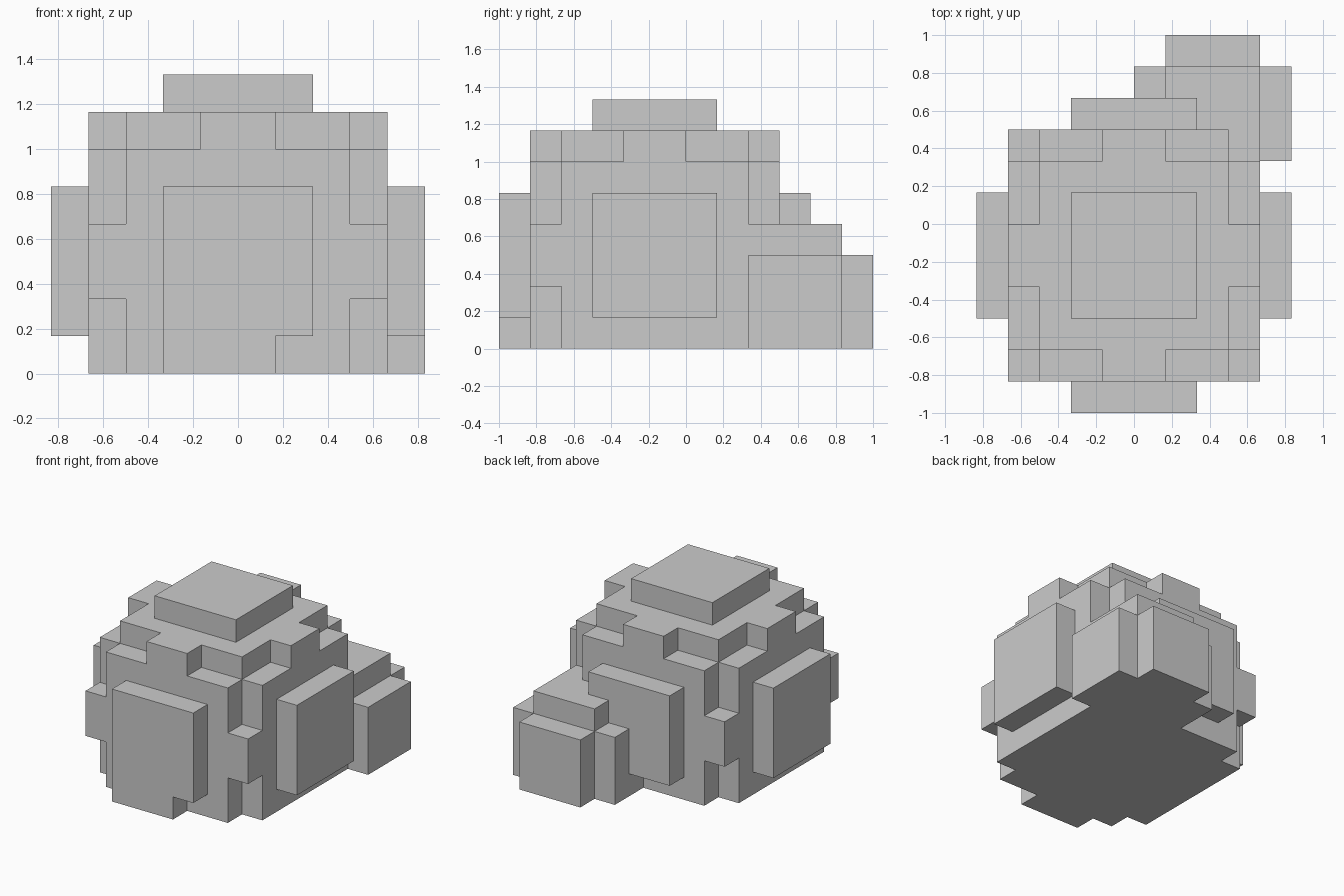
import bpy, bmesh, math
from mathutils import Vector

if "Cube" in bpy.data.objects:
    bpy.data.objects.remove(bpy.data.objects["Cube"])

U = 1 / 6  # edge length of one block


def ball(center, radius):
    """Blocks (by lower corner) whose centres lie in a ball, cut off at the ground."""
    c = Vector(center)
    n = math.ceil(radius) + 1
    cells = set()
    for x in range(math.floor(c.x) - n, math.floor(c.x) + n + 1):
        for y in range(math.floor(c.y) - n, math.floor(c.y) + n + 1):
            for z in range(0, math.floor(c.z) + n + 1):
                if (Vector((x + .5, y + .5, z + .5)) - c).length < radius:
                    cells.add((x, y, z))
    return cells


def block_skin(name, cells):
    """Outer skin of a set of blocks, with flat areas merged."""
    bm = bmesh.new()
    verts = {}

    def vert(p):
        if p not in verts:
            verts[p] = bm.verts.new(Vector(p) * U)
        return verts[p]

    for cell in cells:
        for axis in range(3):
            a, b = (axis + 1) % 3, (axis + 2) % 3
            for side in (0, 1):
                near = list(cell)
                near[axis] += 2 * side - 1
                if tuple(near) in cells:
                    continue
                loop = []
                for da, db in ((0, 0), (1, 0), (1, 1), (0, 1)):
                    p = list(cell)
                    p[axis] += side
                    p[a] += da
                    p[b] += db
                    loop.append(vert(tuple(p)))
                bm.faces.new(loop if side else loop[::-1])
    bmesh.ops.dissolve_limit(bm, angle_limit=0.01, verts=bm.verts[:], edges=bm.edges[:])
    mesh = bpy.data.meshes.new(name)
    bm.to_mesh(mesh)
    bm.free()
    obj = bpy.data.objects.new(name, mesh)
    bpy.context.collection.objects.link(obj)
    return obj


# Large mound, small lump at the back right, low lump peeking out at the front
main_mound = ball((0, -1, 3), 5)
back_lump = ball((2.5, 3.5, 1.5), 2.5)
front_lump = ball((-0.5, -3.5, -0.5), 2.5)
block_skin("blocky_boulder", main_mound | back_lump | front_lump)
